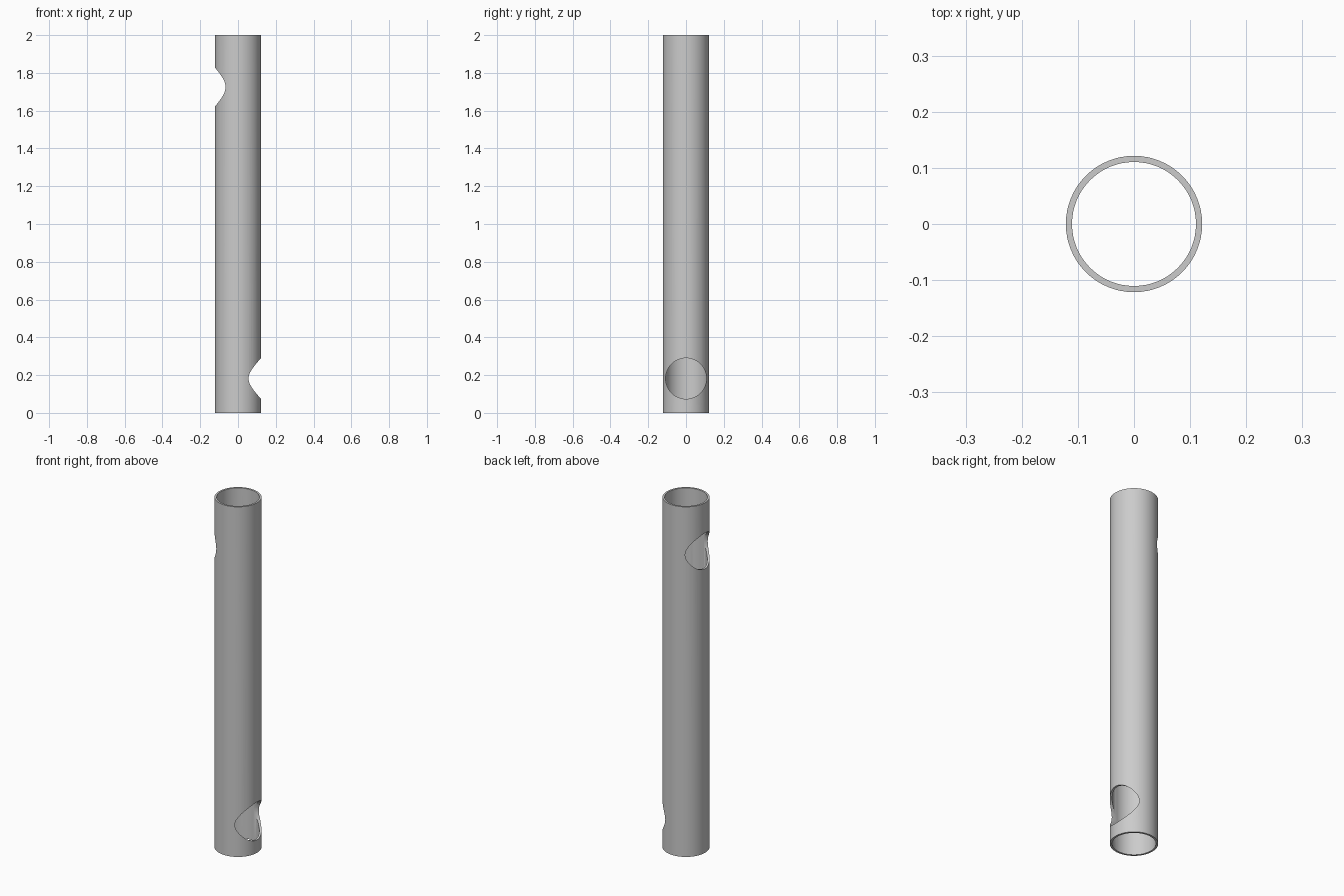
import bpy
from math import pi

if "Cube" in bpy.data.objects:
    bpy.data.objects.remove(bpy.data.objects["Cube"])

HEIGHT, R_OUT, R_IN = 2.0, 0.1215, 0.1105


def cylinder(name, radius, depth, location, rotation=(0, 0, 0)):
    bpy.ops.mesh.primitive_cylinder_add(vertices=64, radius=radius, depth=depth,
                                        location=location, rotation=rotation)
    obj = bpy.context.object
    obj.name = name
    return obj


def cut(target, cutter):
    mod = target.modifiers.new(cutter.name, 'BOOLEAN')
    mod.operation = 'DIFFERENCE'
    mod.solver = 'EXACT'
    mod.object = cutter
    bpy.context.view_layer.objects.active = target
    bpy.ops.object.modifier_apply(modifier=mod.name)
    bpy.data.objects.remove(cutter, do_unlink=True)


# Hollow tube, open at both ends
tube = cylinder("tube", R_OUT, HEIGHT, (0, 0, HEIGHT / 2))
cut(tube, cylinder("bore", R_IN, HEIGHT + 0.2, (0, 0, HEIGHT / 2)))

# Round side holes through one wall each: low on the right, high on the left
for name, side, z, radius in (("lower_hole", 1, 0.182, 0.108),
                              ("upper_hole", -1, 1.725, 0.102)):
    cut(tube, cylinder(name, radius, 0.2, (side * 0.1005, 0, z), (0, pi / 2, 0)))

# Smooth walls with crisp rims
bpy.ops.object.select_all(action='DESELECT')
tube.select_set(True)
bpy.context.view_layer.objects.active = tube
bpy.ops.object.shade_smooth_by_angle(angle=pi / 6)
